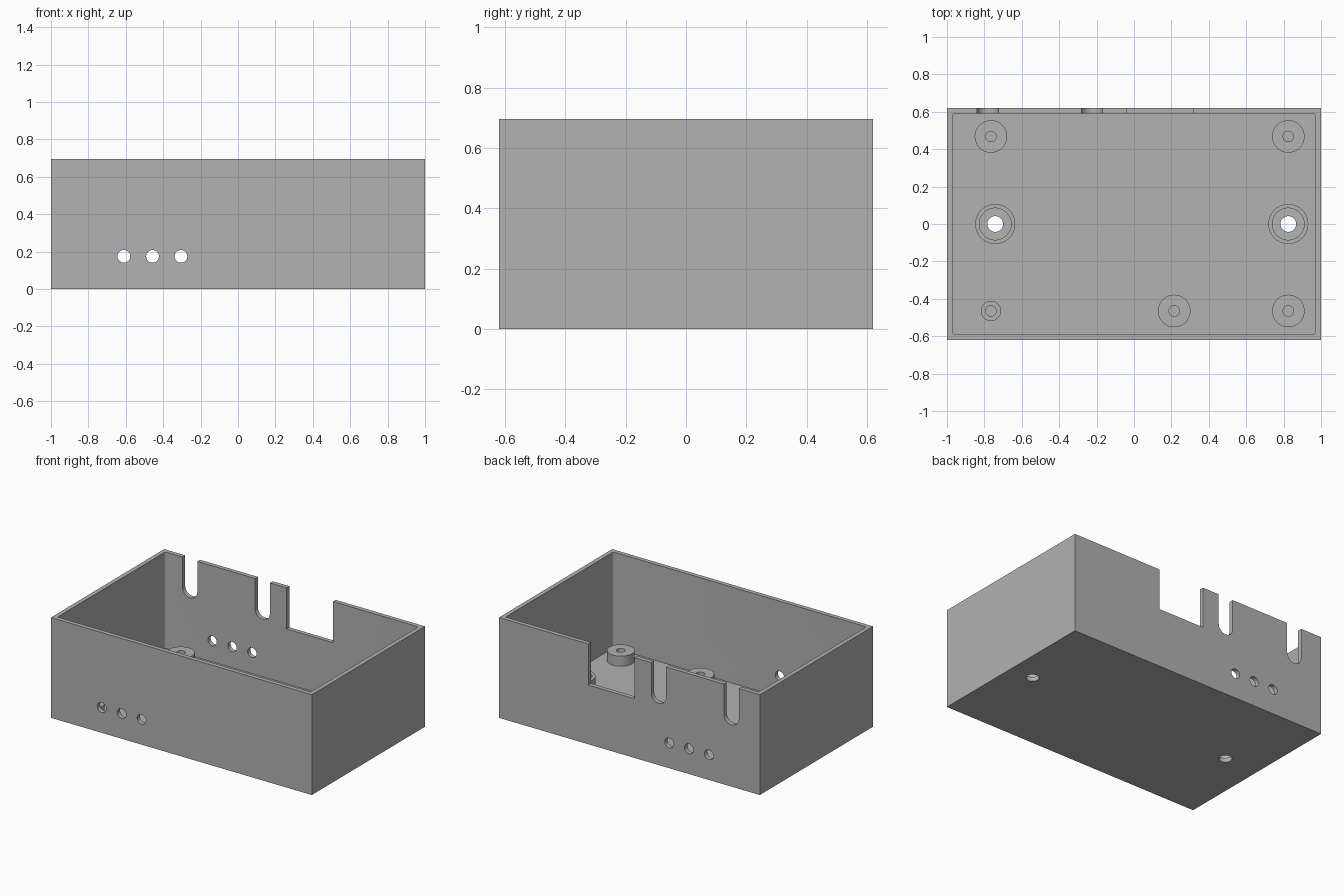
import bpy
import bmesh
from math import cos, sin, pi, tau
from mathutils import Vector

if "Cube" in bpy.data.objects:
    bpy.data.objects.remove(bpy.data.objects["Cube"], do_unlink=True)

W, D, H = 1.0, 0.62, 0.695      # half width, half depth, height
WALL, FLOOR, POST_TOP = 0.03, 0.03, 0.1

grey = bpy.data.materials.new("plain grey")
grey.use_nodes = True
grey.diffuse_color = (0.445, 0.445, 0.445, 1)
grey.node_tree.nodes["Principled BSDF"].inputs["Base Color"].default_value = grey.diffuse_color


def make_object(name, bm):
    bmesh.ops.recalc_face_normals(bm, faces=bm.faces)
    mesh = bpy.data.meshes.new(name)
    bm.to_mesh(mesh)
    bm.free()
    mesh.materials.append(grey)
    obj = bpy.data.objects.new(name, mesh)
    bpy.context.scene.collection.objects.link(obj)
    return obj


def arc(cx, cy, r, start, end, n):
    return [(cx + r * cos(start + (end - start) * i / n),
             cy + r * sin(start + (end - start) * i / n)) for i in range(n + 1)]


def circle(cx, cy, r):
    return arc(cx, cy, r, 0, tau, 32)[:-1]


def rectangle(x0, x1, y0, y1):
    return [(x0, y0), (x1, y0), (x1, y1), (x0, y1)]


def prism(name, outline, low, high, axis="z"):
    """Extrude an outline along z (outline in x, y) or along y (outline in x, z)."""
    bm = bmesh.new()
    place = (lambda a, b: (a, b, low)) if axis == "z" else (lambda a, b: (a, low, b))
    face = bm.faces.new([bm.verts.new(place(a, b)) for a, b in outline])
    moved = bmesh.ops.extrude_face_region(bm, geom=[face], use_keep_orig=True)["geom"]
    step = Vector((0, 0, high - low) if axis == "z" else (0, high - low, 0))
    bmesh.ops.translate(bm, vec=step, verts=[v for v in moved if isinstance(v, bmesh.types.BMVert)])
    return make_object(name, bm)


def tube(name, x, y, inner, outer):
    """Round post with a hole, sunk slightly into the floor."""
    bm = bmesh.new()
    base = FLOOR - 0.01
    profile = [(inner, base), (inner, POST_TOP), (outer, POST_TOP), (outer, base)]
    verts = [bm.verts.new((r, 0, z)) for r, z in profile]
    edges = [bm.edges.new((verts[i], verts[i + 1])) for i in range(3)]
    bmesh.ops.spin(bm, geom=verts + edges, axis=(0, 0, 1), cent=(0, 0, 0),
                   angle=tau, steps=40, use_merge=True)
    bmesh.ops.remove_doubles(bm, verts=bm.verts, dist=0.0001)
    obj = make_object(name, bm)
    obj.location = (x, y, 0)
    return obj


# Enclosure body and its cavity with slightly rounded corners
body = prism("enclosure", rectangle(-W, W, -D, D), 0, H)
r = 0.012
ix, iy = W - WALL - r, D - WALL - r
corners = [(ix, iy), (-ix, iy), (-ix, -iy), (ix, -iy)]
cavity = [p for i, (cx, cy) in enumerate(corners)
          for p in arc(cx, cy, r, i * pi / 2, (i + 1) * pi / 2, 4)]
cutters = [prism("cavity_cutter", cavity, FLOOR, H + 0.1)]

# Round holes through the front and back walls
for x in (-0.61, -0.457, -0.305):
    cutters.append(prism("wall_hole_cutter", circle(x, 0.175, 0.034), -D - 0.1, D + 0.1, "y"))

# Cable slots and connector opening in the back wall
back = (D - WALL - 0.05, D + 0.1, "y")
for x in (-0.782, -0.225):
    slot = arc(x, 0.485, 0.057, -pi, 0, 16) + [(x + 0.057, H + 0.1), (x - 0.057, H + 0.1)]
    cutters.append(prism("cable_slot_cutter", slot, *back))
cutters.append(prism("connector_cutter", rectangle(-0.04, 0.315, 0.41, H + 0.1), *back))

# Screw holes through the floor
screws = [(-0.742, 0), (0.825, 0)]
for x, y in screws:
    cutters.append(prism("floor_hole_cutter", circle(x, y, 0.042), -0.1, FLOOR + 0.05))

for cutter in cutters:
    mod = body.modifiers.new("cut", "BOOLEAN")
    mod.operation, mod.solver, mod.object = "DIFFERENCE", "EXACT", cutter

# Keep the cut result and remove the cutters
bpy.context.view_layer.update()
cut = body.evaluated_get(bpy.context.evaluated_depsgraph_get())
result = bpy.data.meshes.new_from_object(cut)
body.modifiers.clear()
body.data = result
for cutter in cutters:
    bpy.data.objects.remove(cutter, do_unlink=True)

# Mounting posts and screw collars
parts = [body]
for x, y, outer in [(-0.765, 0.468, 0.087), (0.825, 0.468, 0.087), (0.215, -0.465, 0.087),
                    (0.825, -0.465, 0.087), (-0.765, -0.465, 0.054)]:
    parts.append(tube("mounting_post", x, y, 0.028, outer))
for x, y in screws:
    parts.append(tube("screw_collar", x, y, 0.085, 0.107))

# Smooth the round surfaces, keep edges sharp
bpy.ops.object.select_all(action="DESELECT")
for part in parts:
    part.select_set(True)
bpy.context.view_layer.objects.active = body
bpy.ops.object.shade_smooth_by_angle(angle=pi / 6)
